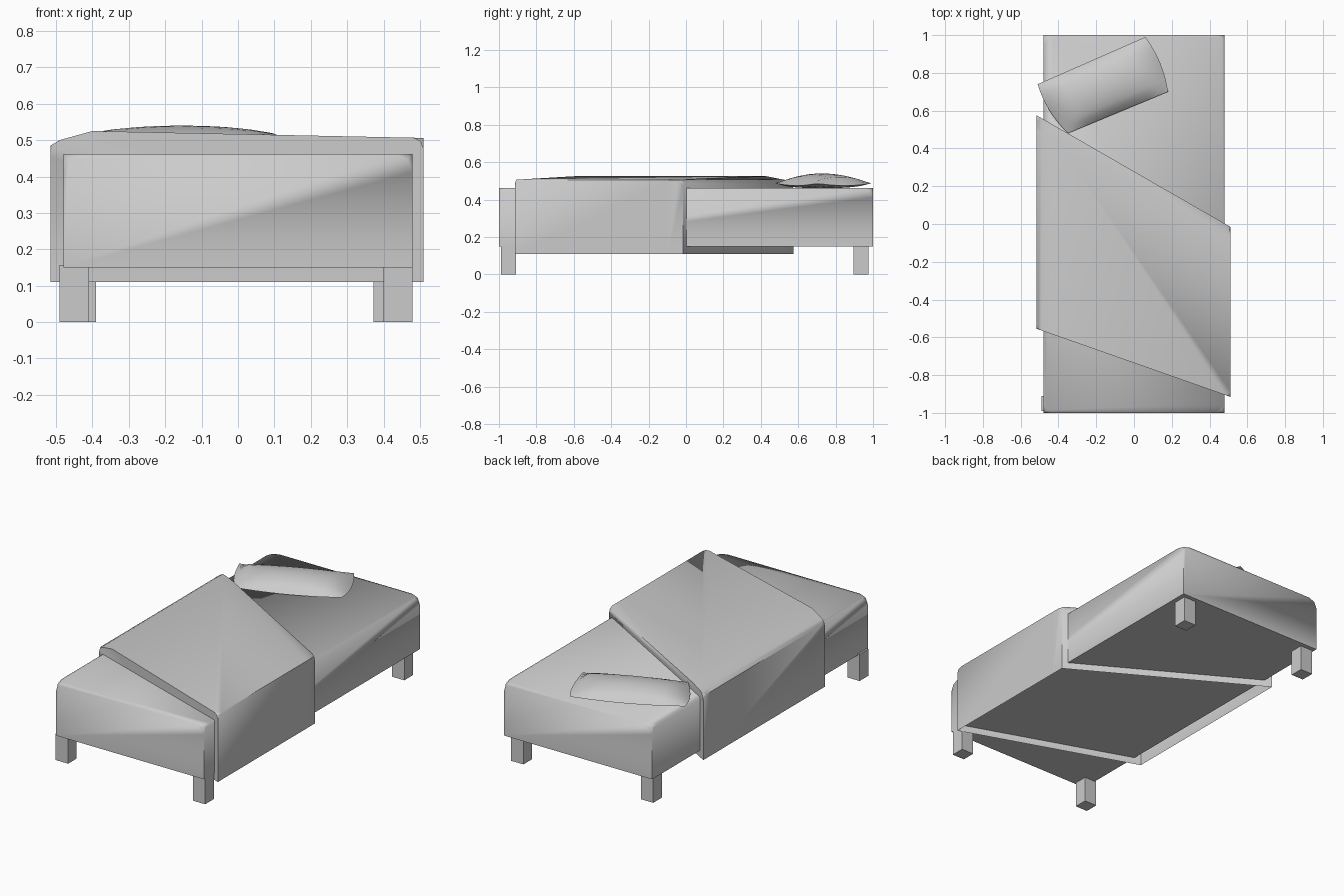
import bpy, bmesh, math
from mathutils import Vector

if "Cube" in bpy.data.objects:
    bpy.data.objects.remove(bpy.data.objects["Cube"])


def finish(bm, name, smooth=True):
    bmesh.ops.recalc_face_normals(bm, faces=bm.faces[:])
    mesh = bpy.data.meshes.new(name)
    bm.to_mesh(mesh)
    bm.free()
    ob = bpy.data.objects.new(name, mesh)
    bpy.context.collection.objects.link(ob)
    if smooth:
        bpy.ops.object.select_all(action='DESELECT')
        ob.select_set(True)
        bpy.context.view_layer.objects.active = ob
        bpy.ops.object.shade_smooth_by_angle(angle=math.radians(50))
    return ob


def box(lo, hi):
    bm = bmesh.new()
    bmesh.ops.create_cube(bm, size=1)
    for v in bm.verts:
        v.co = Vector([lo[i] if v.co[i] < 0 else hi[i] for i in range(3)])
    return bm


def soften(bm, edges, rim, verts, corner):
    """Narrow bevel along the rim after cutting the corners off."""
    bmesh.ops.bevel(bm, geom=verts, offset=corner, segments=2, profile=0.5,
                    affect='VERTICES', clamp_overlap=True)


# Mattress: square edges with the four top corners rounded off
bm = box((-0.48, -1, 0.15), (0.48, 1, 0.462))
bmesh.ops.bevel(bm, geom=[v for v in bm.verts if v.co.z > 0.4], offset=0.05,
                segments=2, profile=0.5, affect='VERTICES')
finish(bm, "mattress")

# Legs: slightly irregular placement, given by their low x and y
for name, x, y in [("front_left_leg", -0.49, -0.99), ("front_right_leg", 0.40, -0.99),
                   ("back_left_leg", -0.47, 0.895), ("back_right_leg", 0.373, 0.895)]:
    finish(box((x, y, 0), (x + 0.08, y + 0.08, 0.157)), name, smooth=False)

# Blanket: slanted, open-bottomed cover, a little lower along its back hem
profile = [(-0.515, 0.11), (-0.515, 0.485), (-0.49, 0.5), (-0.4, 0.525),
           (0.51, 0.506), (0.51, 0.11)]
bm = bmesh.new()
front, fold, back = [], [], []
for x, z in profile:
    t = (x + 0.515) / 1.025
    yf, yb = -0.555 - 0.36 * t, 0.575 - 0.59 * t
    drop = 0.016 if -0.45 < x < 0 else 0
    front.append(bm.verts.new((x, yf, z)))
    fold.append(bm.verts.new((x, yb - 0.08, z)))
    back.append(bm.verts.new((x, yb, z - drop)))
for a, b in ((front, fold), (fold, back)):
    for i in range(len(profile) - 1):
        bm.faces.new((a[i], a[i + 1], b[i + 1], b[i]))
bm.faces.new(front)
bm.faces.new(back[::-1])
bmesh.ops.recalc_face_normals(bm, faces=bm.faces[:])
bmesh.ops.bevel(bm, geom=[front[1], back[1], front[4], back[4]], offset=0.04,
                segments=2, profile=0.5, affect='VERTICES', clamp_overlap=True)
finish(bm, "blanket")

# Pillow: two puffed sheets sharing a pinched seam, with bowed ends
c00, c10, c11, c01 = [Vector(c) for c in
                      ((-0.35, 0.48), (0.18, 0.70), (0.06, 0.99), (-0.51, 0.74))]
along = (c10 - c00).normalized()
N = 10
bm = bmesh.new()
for side in (1, -1):
    rows = []
    for j in range(N + 1):
        row = []
        for i in range(N + 1):
            u, v = i / N, j / N
            a, b = 4 * u * (1 - u), 4 * v * (1 - v)
            p = (c00 * (1 - u) + c10 * u) * (1 - v) + (c01 * (1 - u) + c11 * u) * v
            p = p + along * 0.02 * b * (2 * u - 1)
            seam = 0.475 + 0.012 * (1 - a) * (1 - b)
            z = seam + (0.065 * a ** 0.35 * b ** 0.65 if side > 0
                        else -0.014 * (a * b) ** 0.4)
            row.append(bm.verts.new((p.x, p.y, z)))
        rows.append(row)
    for j in range(N):
        for i in range(N):
            bm.faces.new((rows[j][i], rows[j][i + 1], rows[j + 1][i + 1], rows[j + 1][i]))
bmesh.ops.remove_doubles(bm, verts=bm.verts[:], dist=0.0005)
finish(bm, "pillow")
